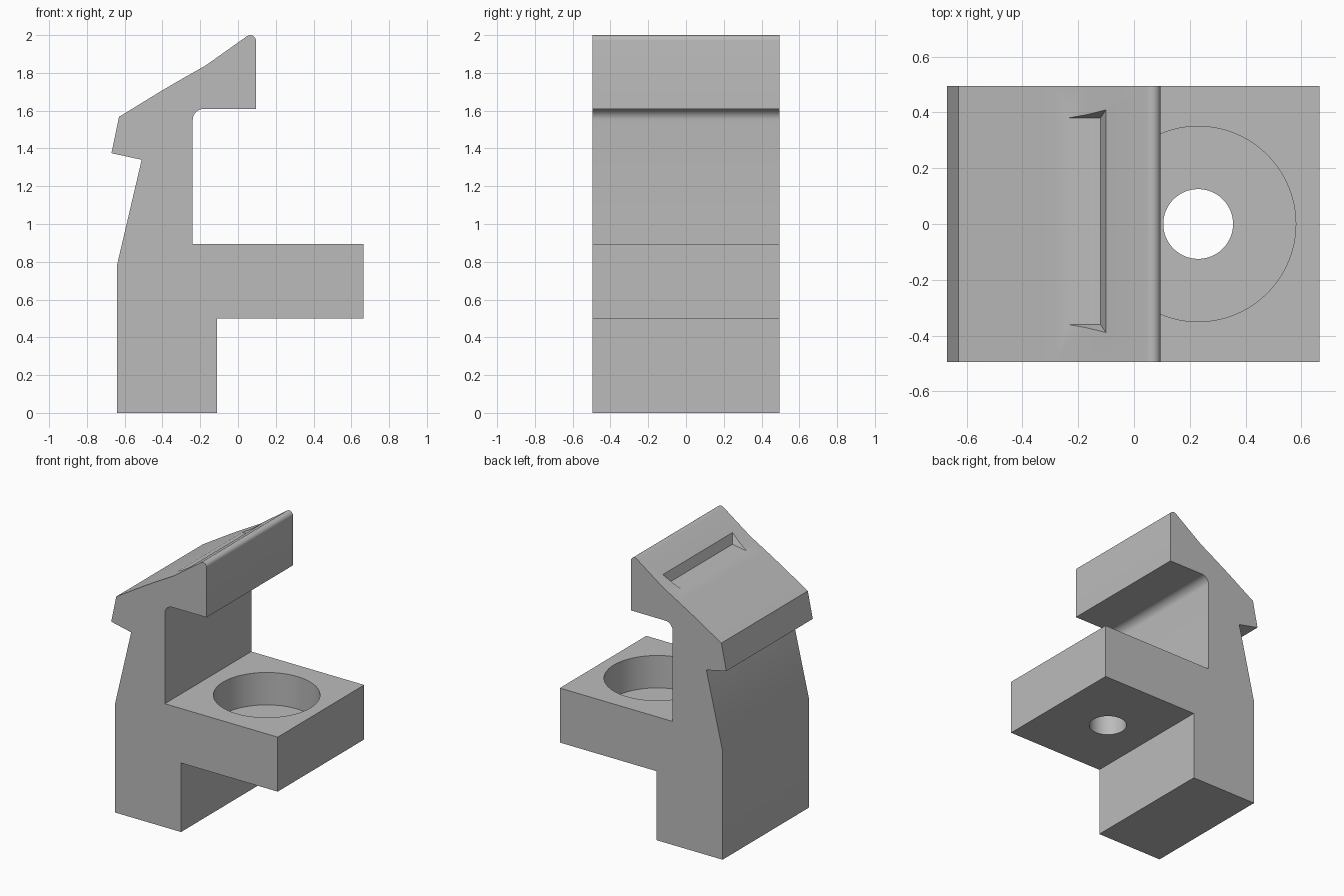
import bpy, bmesh, math
from mathutils import Vector

if "Cube" in bpy.data.objects:
    bpy.data.objects.remove(bpy.data.objects["Cube"])

HALF = 0.495

grey = bpy.data.materials.new("plain_grey")
grey.use_nodes = True
grey.diffuse_color = (0.5, 0.5, 0.5, 1)
grey.node_tree.nodes["Principled BSDF"].inputs["Base Color"].default_value = (0.5, 0.5, 0.5, 1)


def to_object(name, bm):
    bmesh.ops.recalc_face_normals(bm, faces=bm.faces[:])
    mesh = bpy.data.meshes.new(name)
    bm.to_mesh(mesh)
    bm.free()
    mesh.materials.append(grey)
    obj = bpy.data.objects.new(name, mesh)
    bpy.context.collection.objects.link(obj)
    return obj


def arc(cx, cz, r, start, end, steps=8):
    angles = [math.radians(start + (end - start) * i / steps) for i in range(steps + 1)]
    return [(cx + r * math.cos(a), cz + r * math.sin(a)) for a in angles]


def cut(target, cutter):
    mod = target.modifiers.new(cutter.name, "BOOLEAN")
    mod.operation = "DIFFERENCE"
    mod.solver = "EXACT"
    mod.object = cutter
    bpy.context.view_layer.objects.active = target
    bpy.ops.object.modifier_apply(modifier=mod.name)
    bpy.data.objects.remove(cutter)


def cylinder_cutter(name, x, radius, bottom, top):
    bpy.ops.mesh.primitive_cylinder_add(vertices=96, radius=radius, depth=top - bottom,
                                        location=(x, 0, (bottom + top) / 2))
    obj = bpy.context.object
    obj.name = name
    obj.data.materials.append(grey)
    return obj


# Side profile: foot, shelf, post, overhanging head and rear catch
profile = [(-0.64, 0), (-0.11, 0), (-0.11, 0.5), (0.665, 0.5), (0.665, 0.895), (-0.24, 0.895)]
profile += arc(-0.18, 1.55, 0.06, 180, 90)
profile += [(0.095, 1.61)]
profile += arc(0.065, 1.97, 0.03, 0, 125)
profile += [(-0.17, 1.84), (-0.29, 1.772), (-0.41, 1.702), (-0.63, 1.567),
            (-0.67, 1.375), (-0.51, 1.34), (-0.64, 0.785)]
bm = bmesh.new()
face = bm.faces.new([bm.verts.new((x, -HALF, z)) for x, z in profile])
extruded = bmesh.ops.extrude_face_region(bm, geom=[face])["geom"]
bmesh.ops.translate(bm, vec=(0, 2 * HALF, 0),
                    verts=[v for v in extruded if isinstance(v, bmesh.types.BMVert)])
body = to_object("clip_body", bm)

# Counterbored hole in the shelf
cut(body, cylinder_cutter("counterbore", 0.23, 0.35, 0.66, 1.0))
cut(body, cylinder_cutter("through_hole", 0.23, 0.125, 0.4, 0.8))

# Wedge-shaped thumb groove with sloping ends
bm = bmesh.new()
for side in (-1, 1):
    inner, outer = 0.01 + side * 0.37, 0.01 + side * 0.4
    for x, y, z in ((-0.24, inner, 1.802), (-0.12, inner, 1.82), (-0.1, outer, 1.892),
                    (-0.24, outer, 1.93), (-0.1, outer, 1.93)):
        bm.verts.new(Vector((x, y, z)))
bmesh.ops.convex_hull(bm, input=bm.verts[:])
cut(body, to_object("thumb_groove", bm))

# Smooth the rounded faces, keep hard edges
bpy.ops.object.select_all(action="DESELECT")
body.select_set(True)
bpy.context.view_layer.objects.active = body
bpy.ops.object.shade_smooth_by_angle(angle=math.radians(25))
